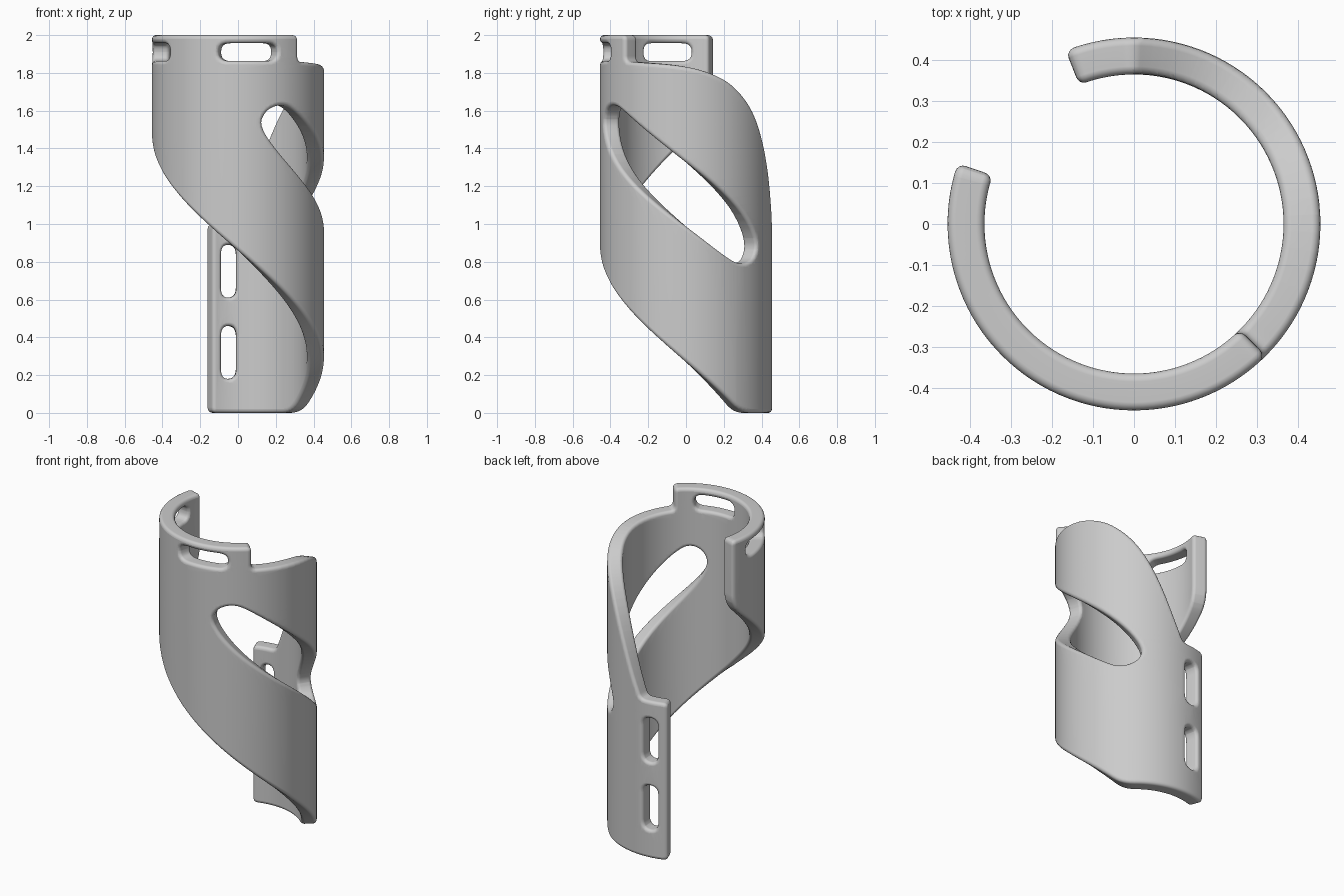
import bpy, bmesh
from math import radians, sin, cos
from mathutils import Vector

if "Cube" in bpy.data.objects:
    bpy.data.objects.remove(bpy.data.objects["Cube"])

R_MID, THICK, BEVEL = 0.41, 0.09, 0.02
DEG = radians(1) * R_MID          # unrolled width of one degree


def rounded(points, steps=6):
    """Points (angle, height, corner size) -> flat polyline with rounded corners."""
    pts = [Vector((a * DEG, z)) for a, z, r in points]
    out = []
    for i, p in enumerate(pts):
        prev, nxt, r = pts[i - 1], pts[(i + 1) % len(pts)], points[i][2]
        a = p + (prev - p) * min(r / (prev - p).length, 0.48)
        b = p + (nxt - p) * min(r / (nxt - p).length, 0.48)
        for k in range(steps + 1):
            t = k / steps
            out.append(a * (1 - t) ** 2 + p * 2 * t * (1 - t) + b * t * t)
    return out


def slot(a0, a1, z0, z1, r):
    return rounded([(a0, z0, r), (a1, z0, r), (a1, z1, r), (a0, z1, r)])


# Unrolled outline: collar, sweeping top edge, rear tab, diagonal lower edge
outline = rounded([
    (-109, 2, .03), (45, 2, .03), (45, 1.86, .03), (90, 1.84, .2),
    (116, 1.775, .2), (131, 1.69, .2), (142, 1.60, .2), (152, 1.48, .2),
    (162, 1.32, .2), (172, 1.13, .2), (179.5, 1.0, .03), (201.5, 1.0, .03),
    (201.5, 0, .03), (131, 0, .07), (-109, 1.575, .08)])

# Large slanted window, point-symmetric about its centre
half = [(14.5, 1.51), (19, 1.60), (30, 1.635), (41, 1.61), (72, 1.435), (125, 1.115)]
window = rounded([(a, z, 1) for a, z in half] +
                 [(162 - a, 2.42 - z, 1) for a, z in half])

# Strap slots in the collar and the rear tab
slots = [slot(a - 20.5, a + 20.5, 1.863, 1.957, .055) for a in (7, -74)]
slots += [slot(181.5, 193.7, z, z + .28, .055) for z in (.18, .61)]

# Flat plate with rounded rims
curve = bpy.data.curves.new("plate", 'CURVE')
curve.dimensions, curve.fill_mode = '2D', 'BOTH'
curve.extrude = THICK / 2 - BEVEL
curve.bevel_depth, curve.offset, curve.bevel_resolution = BEVEL, -BEVEL, 3
for loop in [outline, window] + slots:
    s = curve.splines.new('POLY')
    s.points.add(len(loop) - 1)
    for p, v in zip(s.points, loop):
        p.co = (v.x, v.y, 0, 1)
    s.use_cyclic_u = True
plate = bpy.data.objects.new("plate", curve)
bpy.context.collection.objects.link(plate)
bpy.context.view_layer.update()
mesh = bpy.data.meshes.new_from_object(
    plate.evaluated_get(bpy.context.evaluated_depsgraph_get()))
bpy.data.objects.remove(plate)

# Slice the plate into strips, then roll it into a sleeve
bm = bmesh.new()
bm.from_mesh(mesh)
bmesh.ops.remove_doubles(bm, verts=bm.verts, dist=1e-4)
for a in range(-108, 202, 3):
    bmesh.ops.bisect_plane(bm, geom=bm.verts[:] + bm.edges[:] + bm.faces[:], dist=1e-5,
                           plane_co=(a * DEG, 0, 0), plane_no=(1, 0, 0))
for v in bm.verts:
    a, r = v.co.x / R_MID, R_MID + v.co.z
    v.co = (r * sin(a), -r * cos(a), v.co.y)
bmesh.ops.recalc_face_normals(bm, faces=bm.faces)
bm.to_mesh(mesh)
bm.free()

sleeve = bpy.data.objects.new("spiral_sleeve", mesh)
bpy.context.collection.objects.link(sleeve)
bpy.context.view_layer.objects.active = sleeve
sleeve.select_set(True)
bpy.ops.object.shade_smooth_by_angle(angle=radians(40))
sleeve.modifiers.new("clean_shading", 'WEIGHTED_NORMAL').keep_sharp = True
